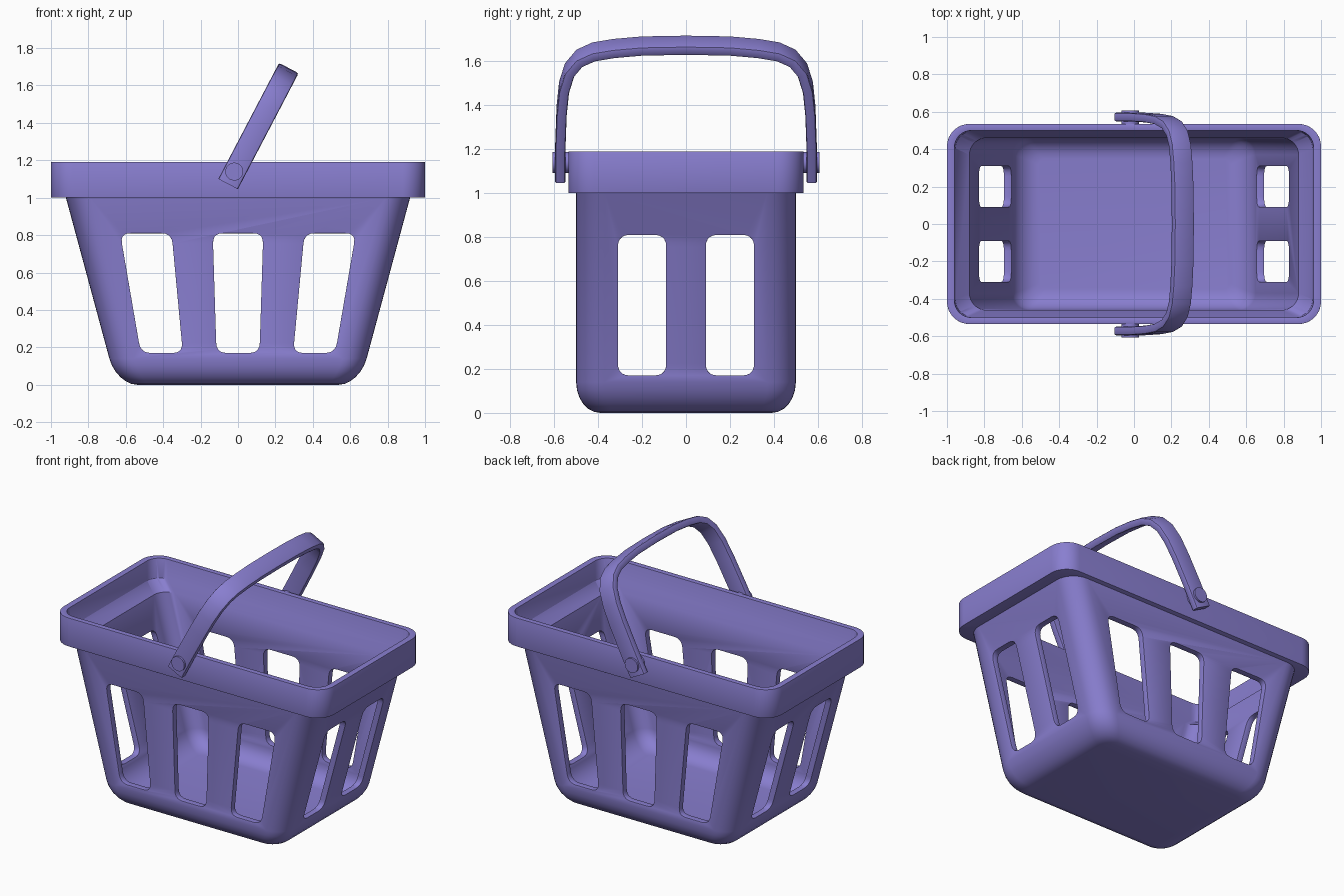
import bpy, bmesh, math
from mathutils import Vector

if "Cube" in bpy.data.objects:
    bpy.data.objects.remove(bpy.data.objects["Cube"])

mat = bpy.data.materials.new("lavender_plastic")
mat.diffuse_color = (0.25, 0.21, 0.63, 1)
mat.use_nodes = True
mat.node_tree.nodes["Principled BSDF"].inputs["Base Color"].default_value = mat.diffuse_color


def make(name, bm):
    bmesh.ops.recalc_face_normals(bm, faces=bm.faces)
    me = bpy.data.meshes.new(name)
    bm.to_mesh(me)
    bm.free()
    ob = bpy.data.objects.new(name, me)
    bpy.context.collection.objects.link(ob)
    me.materials.append(mat)
    return ob


def smooth(ob, angle=35):
    bpy.ops.object.select_all(action='DESELECT')
    ob.select_set(True)
    bpy.context.view_layer.objects.active = ob
    bpy.ops.object.shade_smooth_by_angle(angle=math.radians(angle))


def loft(rings, cap=True, closed=False):
    """Skin rings of points with quads."""
    bm = bmesh.new()
    vs = [[bm.verts.new(p) for p in ring] for ring in rings]
    n = len(vs[0])
    for a, b in zip(vs, vs[1:]):
        for i in range(n):
            j = (i + 1) % n
            bm.faces.new((a[i], a[j], b[j], b[i]))
    if cap:
        bm.faces.new(vs[0])
        bm.faces.new(vs[-1])
    return bm


def rounded_rect(hx, hy, r, z, seg=8):
    pts = []
    for k, (sx, sy) in enumerate([(1, 1), (-1, 1), (-1, -1), (1, -1)]):
        for i in range(seg + 1):
            a = math.pi / 2 * (k + i / seg)
            pts.append((sx * (hx - r) + r * math.cos(a), sy * (hy - r) + r * math.sin(a), z))
    return pts


def rounded_poly(corners, r, seg=5):
    """Round each corner of a polygon with a quadratic curve."""
    out, n = [], len(corners)
    for i in range(n):
        p = Vector(corners[i])
        a = p + (Vector(corners[i - 1]) - p).normalized() * r
        b = p + (Vector(corners[(i + 1) % n]) - p).normalized() * r
        for k in range(seg + 1):
            t = k / seg
            out.append(a * (1 - t) ** 2 + p * 2 * t * (1 - t) + b * t * t)
    return out


# basket shell: outside up, over the rim, down the inside
def wall_x(z):
    return 0.92 - 0.27 * (1 - z)


def bowl(inset, z0, height, r):
    rings = []
    for k in range(7):
        a = math.pi / 2 * k / 6
        z = z0 + height * (1 - math.cos(a))
        d = 0.11 * (1 - math.sin(a))
        rings.append(rounded_rect(wall_x(z) - inset - d, 0.5 - inset - d, r - 0.5 * d, z))
    return rings


rings = bowl(0, 0, 0.14, 0.13)
rings += [rounded_rect(*p) for p in [
    (0.92, 0.50, 0.13, 1.0), (1.0, 0.535, 0.12, 1.0), (1.0, 0.535, 0.12, 1.19),
    (0.96, 0.50, 0.09, 1.19), (0.955, 0.495, 0.09, 1.06), (wall_x(1.0) - 0.04, 0.46, 0.09, 1.0)]]
rings += reversed(bowl(0.04, 0.04, 0.11, 0.09))
basket = make("basket_body", loft(rings))


# window openings
def cutter(name, corners, axis):
    poly = rounded_poly(corners, 0.055)
    put = (lambda u, z, d: (u, d, z)) if axis == 'y' else (lambda u, z, d: (d, u, z))
    ob = make(name, loft([[put(p.x, p.y, d) for p in poly] for d in (-1.3, 1.3)]))
    ob.hide_render = True
    m = basket.modifiers.new(name, 'BOOLEAN')
    m.operation = 'DIFFERENCE'
    m.solver = 'EXACT'
    m.object = ob
    return ob


zb, zt = 0.17, 0.81
cutters = [cutter("window_cutter_mid", [(-0.115, zb), (0.115, zb), (0.135, zt), (-0.135, zt)], 'y')]
for s in (1, -1):
    cutters.append(cutter("window_cutter_long", [(0.295 * s, zb), (0.52 * s, zb), (0.63 * s, zt), (0.355 * s, zt)], 'y'))
    cutters.append(cutter("window_cutter_end", [(0.09 * s, zb), (0.31 * s, zb), (0.31 * s, zt), (0.09 * s, zt)], 'x'))

bev = basket.modifiers.new("soft_edges", 'BEVEL')
bev.width = 0.008
bev.segments = 2
bev.limit_method = 'ANGLE'
bev.angle_limit = math.radians(50)

# bake the openings and drop the cutters
bpy.context.view_layer.update()
dg = bpy.context.evaluated_depsgraph_get()
baked = bpy.data.meshes.new_from_object(basket.evaluated_get(dg))
basket.modifiers.clear()
basket.data = baked
for c in cutters:
    bpy.data.objects.remove(c)
smooth(basket)

# carrying handle: flat strap swept along an arch, tilted about its pivots
half = [(0.572, 0), (0.572, 0.15), (0.566, 0.34), (0.555, 0.46), (0.53, 0.55), (0.485, 0.61),
        (0.42, 0.643), (0.33, 0.66), (0.2, 0.673), (0, 0.677)]
path = [Vector(p) for p in half] + [Vector((-y, s)) for y, s in half[-2::-1]]
base = Vector((-0.053, 0, 1.073))
up, across = Vector((0.464, 0, 0.886)), Vector((0.886, 0, -0.464))
section = rounded_poly([(-0.059, -0.023), (0.059, -0.023), (0.059, 0.023), (-0.059, 0.023)], 0.012, 2)
rings = []
for i, p in enumerate(path):
    t = (path[min(i + 1, len(path) - 1)] - path[max(i - 1, 0)]).normalized()
    nrm = Vector((t.y, -t.x))
    rings.append([base + across * q.x + Vector((0, 1, 0)) * (p.x + nrm.x * q.y)
                  + up * (p.y + nrm.y * q.y) for q in section])
smooth(make("handle", loft(rings)), 50)

# pivot pins
for s, side in ((1, "back"), (-1, "front")):
    circle = [(math.cos(k * math.pi / 12) * 0.048 - 0.02, math.sin(k * math.pi / 12) * 0.048 + 1.14) for k in range(24)]
    smooth(make(side + "_pivot_pin", loft([[(x, s * y, z) for x, z in circle] for y in (0.515, 0.608)])))
